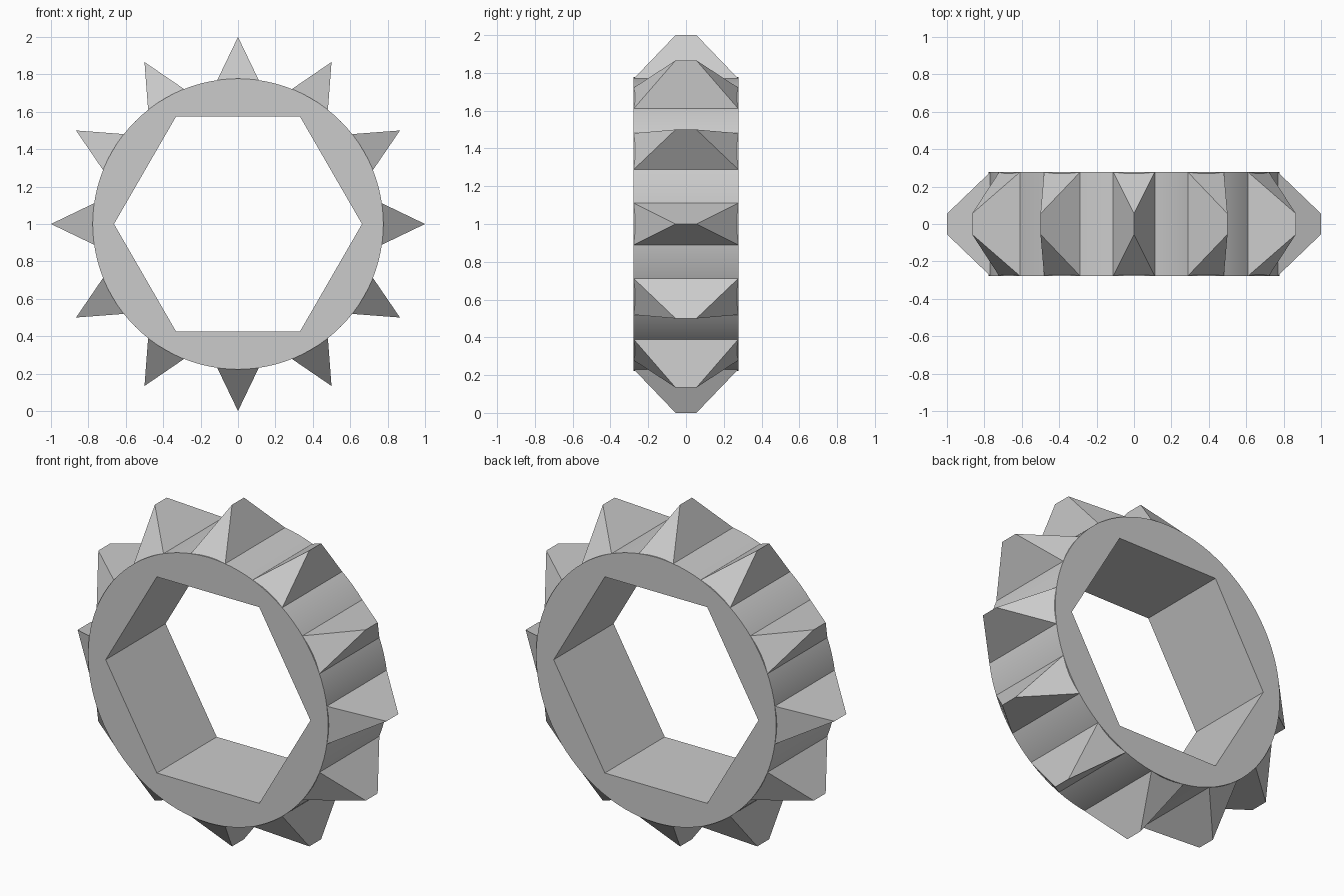
import bpy
import bmesh
from math import cos, sin, pi, radians

cube = bpy.data.objects.get("Cube")
if cube:
    bpy.data.objects.remove(cube, do_unlink=True)

CENTRE_Z = 1.0
RING_R = 0.777      # outer radius of the ring
HEX_R = 0.663       # corner radius of the hexagonal bore
HALF_DEPTH = 0.277
SEGMENTS = 96
TEETH = 12

grey = bpy.data.materials.new("plain_grey")
grey.use_nodes = True
colour = (0.6, 0.6, 0.6, 1.0)
grey.diffuse_color = colour
grey.node_tree.nodes["Principled BSDF"].inputs["Base Color"].default_value = colour


def make_object(name, bm):
    bmesh.ops.recalc_face_normals(bm, faces=bm.faces)
    mesh = bpy.data.meshes.new(name)
    bm.to_mesh(mesh)
    bm.free()
    mesh.materials.append(grey)
    obj = bpy.data.objects.new(name, mesh)
    obj.location.z = CENTRE_Z
    bpy.context.collection.objects.link(obj)
    return obj


def hex_radius(a):
    # distance from the centre to the hexagon side at angle a
    return HEX_R * cos(pi / 6) / cos(a % (pi / 3) - pi / 6)


# Ring: round outside, hexagonal bore
bm = bmesh.new()
sections = []
for i in range(SEGMENTS):
    a = 2 * pi * i / SEGMENTS
    corners = ((RING_R, -HALF_DEPTH), (RING_R, HALF_DEPTH),
               (hex_radius(a), HALF_DEPTH), (hex_radius(a), -HALF_DEPTH))
    sections.append([bm.verts.new((r * cos(a), y, r * sin(a))) for r, y in corners])
for i, here in enumerate(sections):
    there = sections[(i + 1) % SEGMENTS]
    for j in range(4):
        k = (j + 1) % 4
        bm.faces.new((here[j], here[k], there[k], there[j]))
ring = make_object("ring", bm)
bpy.context.view_layer.objects.active = ring
ring.select_set(True)
bpy.ops.object.shade_smooth_by_angle(angle=radians(30))
ring.select_set(False)

# Teeth: hipped wedges with a short ridge across the ring
BASE_HALF = 0.111
BASE_R = (RING_R ** 2 - BASE_HALF ** 2) ** 0.5
RIDGE_HALF = 0.055
for n in range(TEETH):
    bm = bmesh.new()
    base = [bm.verts.new((x * BASE_HALF, y * HALF_DEPTH, BASE_R))
            for x, y in ((-1, -1), (1, -1), (1, 1), (-1, 1))]
    front, back = [bm.verts.new((0, y, 1)) for y in (-RIDGE_HALF, RIDGE_HALF)]
    bm.faces.new(base)
    bm.faces.new((base[0], base[1], front))
    bm.faces.new((base[2], base[3], back))
    bm.faces.new((base[1], base[2], back, front))
    bm.faces.new((base[3], base[0], front, back))
    tooth = make_object(f"tooth_{n + 1}", bm)
    tooth.rotation_euler.y = 2 * pi * n / TEETH
